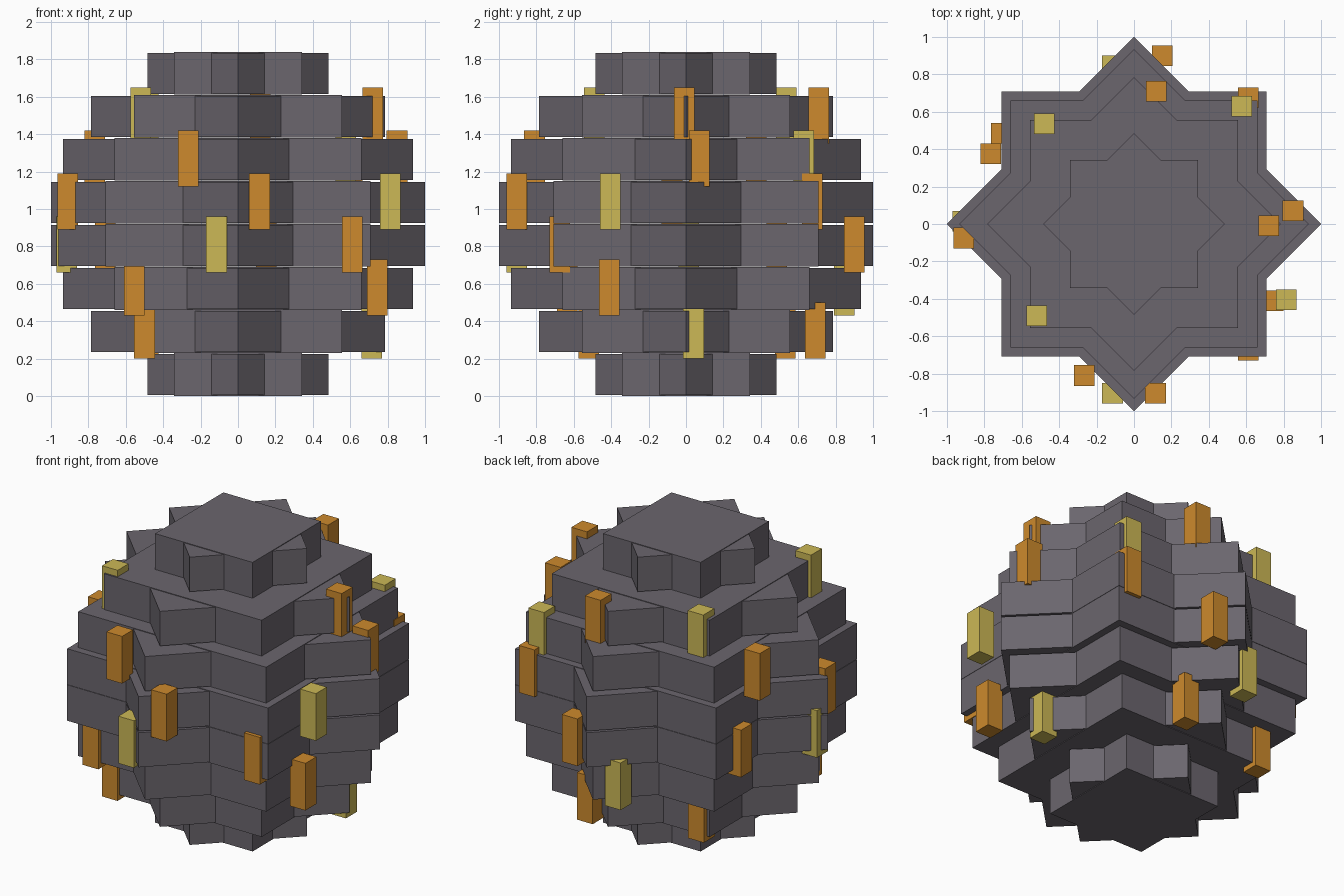
import bpy
import math

cube = bpy.data.objects.get("Cube")
if cube:
    bpy.data.objects.remove(cube, do_unlink=True)


def make_material(name, rgb):
    mat = bpy.data.materials.new(name)
    mat.use_nodes = True
    color = (*rgb, 1.0)
    mat.diffuse_color = color
    mat.node_tree.nodes["Principled BSDF"].inputs["Base Color"].default_value = color
    return mat


STONE = make_material("grey stone", (0.147, 0.133, 0.155))
ORANGE = make_material("orange", (0.61, 0.254, 0.026))
YELLOW = make_material("pale yellow", (0.604, 0.479, 0.093))


def add_box(name, center, size, mat, turn=0.0):
    bpy.ops.mesh.primitive_cube_add(size=1, location=center, rotation=(0, 0, turn))
    obj = bpy.context.object
    obj.name = name
    obj.scale = size
    obj.data.materials.append(mat)
    return obj


# Body: stacked star tiers, each a square block crossed by a turned one
PITCH = 0.23
half_radii = [0.485, 0.785, 0.935, 1.0]
for row, radius in enumerate(half_radii + half_radii[::-1]):
    side = radius * math.sqrt(2)
    z = PITCH * (row + 0.5)
    add_box(f"tier_{row}_square", (0, 0, z), (side, side, PITCH - 0.002), STONE)
    add_box(f"tier_{row}_diamond", (0, 0, z), (side, side, PITCH - 0.01), STONE, math.pi / 4)

# Upright bars set into the tiers, listed by row as (x, y)
orange_bars = [
    [(-0.5, -0.52), (-0.48, 0.53), (0.19, 0.69)],
    [(-0.555, -0.635), (0.745, -0.41)],
    [(0.61, -0.675), (0.15, 0.9), (-0.71, 0.485)],
    [(0.115, -0.905), (-0.91, -0.075), (0.61, 0.675)],
    [(-0.265, -0.81), (0.85, 0.07), (-0.765, 0.375)],
    [(0.72, -0.01), (0.12, 0.71)],
]
yellow_bars = [
    [(0.715, 0.04)],
    [(-0.115, 0.845)],
    [(-0.115, -0.905), (-0.915, 0.015)],
    [(0.815, -0.405)],
    [(0.575, 0.63)],
    [(-0.52, -0.49), (-0.48, 0.535)],
]
for label, rows, mat in (("orange", orange_bars, ORANGE), ("yellow", yellow_bars, YELLOW)):
    for row, spots in enumerate(rows):
        for i, (x, y) in enumerate(spots):
            add_box(f"{label}_bar_{row}_{i}", (x, y, 0.35 + PITCH * row),
                    (0.11, 0.11, 0.3), mat)
